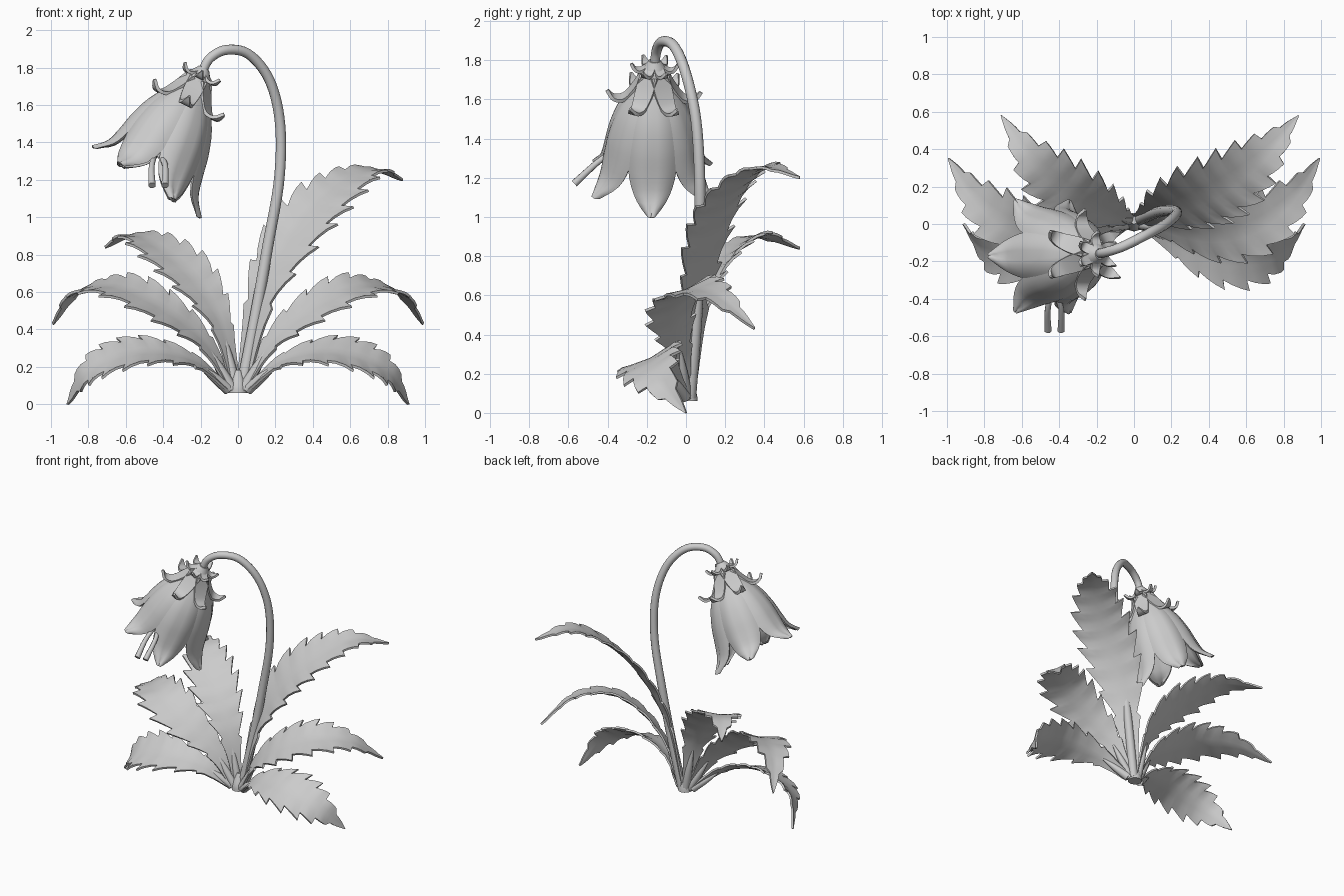
import bpy
import math
from mathutils import Vector, Matrix

if "Cube" in bpy.data.objects:
    bpy.data.objects.remove(bpy.data.objects["Cube"], do_unlink=True)

clay = bpy.data.materials.new("pale_grey")
clay.use_nodes = True
clay.diffuse_color = (0.6, 0.6, 0.6, 1)
clay.node_tree.nodes["Principled BSDF"].inputs["Base Color"].default_value = (0.6, 0.6, 0.6, 1)


def spline(points, f):
    """Smooth curve through points (vectors or numbers), f from 0 to 1."""
    last = len(points) - 1
    i = min(int(f * last), last - 1)
    t = f * last - i
    b, c = points[i], points[i + 1]
    a = points[i - 1] if i > 0 else b * 2 - c
    d = points[i + 2] if i + 2 <= last else c * 2 - b
    return (b * 2 + (c - a) * t + (a * 2 - b * 5 + c * 4 - d) * t ** 2
            + (b * 3 - a - c * 3 + d) * t ** 3) * 0.5


def make_object(name, verts, faces, thickness=0, angle=50):
    mesh = bpy.data.meshes.new(name)
    mesh.from_pydata(verts, [], faces)
    mesh.materials.append(clay)
    obj = bpy.data.objects.new(name, mesh)
    bpy.context.collection.objects.link(obj)
    bpy.ops.object.select_all(action="DESELECT")
    obj.select_set(True)
    bpy.context.view_layer.objects.active = obj
    if thickness:
        solid = obj.modifiers.new("thickness", "SOLIDIFY")
        solid.thickness = thickness
        solid.offset = 0
        bpy.ops.object.modifier_apply(modifier=solid.name)
    bpy.ops.object.shade_smooth_by_angle(angle=math.radians(angle))
    return obj


def grid_faces(rows, cols, wrap=False):
    faces = []
    for i in range(rows - 1):
        for j in range(cols if wrap else cols - 1):
            k = (j + 1) % cols
            faces.append((i * cols + j, i * cols + k, (i + 1) * cols + k, (i + 1) * cols + j))
    return faces


def tangent_at(points, f):
    return (spline(points, min(f + 0.01, 1)) - spline(points, max(f - 0.01, 0))).normalized()


def tube(name, points, radii, rows=36, sides=12):
    points = [Vector(p) for p in points]
    verts = []
    side = Vector((0, 1, 0.1))
    for i in range(rows):
        f = i / (rows - 1)
        tan = tangent_at(points, f)
        side = (side - tan * side.dot(tan)).normalized()
        up = tan.cross(side)
        for j in range(sides):
            a = math.tau * j / sides
            verts.append(spline(points, f) + (side * math.cos(a) + up * math.sin(a)) * spline(radii, f))
    faces = grid_faces(rows, sides, True)
    faces += [tuple(reversed(range(sides))), tuple(range((rows - 1) * sides, rows * sides))]
    return make_object(name, verts, faces)


def blade(name, points, hints, widths, teeth=0, fold=0.0, thickness=0.014, rows=16):
    """Leaf-like strip along a path; hints give its sideways direction at root and tip."""
    points = [Vector(p) for p in points]
    root, tip = (Vector(h) for h in hints)
    step = 4
    rows = teeth * step + 1 if teeth else rows
    half = 4
    verts = []
    for i in range(rows):
        f = i / (rows - 1)
        tan = tangent_at(points, f)
        hint = root.lerp(tip, f)
        side = (hint - tan * hint.dot(tan)).normalized()
        normal = side.cross(tan)
        if normal.z < 0:
            normal.negate()
        w = max(spline(widths, f), 0.003)
        phase = (i % step) / (step - 1)
        for j in range(-half, half + 1):
            u = j / half
            reach, push, lift = 1, 0, fold * abs(u) * w
            if teeth and 0.15 < f < 0.99:
                reach = 1 + (0.36 * phase - 0.24) * abs(u) ** 3
                push = 0.3 * w * u * u * (0.3 + phase) * min(1, 3 - 3 * f)
                lift += 0.06 * w * math.sin(phase * math.pi) * abs(u)
            verts.append(spline(points, f) + side * (u * w * reach) + tan * push + normal * lift)
    return make_object(name, verts, grid_faces(rows, 2 * half + 1), thickness)


def flip(points):
    return [(-x, y, z) for x, y, z in points]


# Serrated leaves
LEAF = [0.03, 0.055, 0.12, 0.165, 0.165, 0.13, 0.065, 0.0]
TALL = [0.035, 0.08, 0.165, 0.2, 0.185, 0.14, 0.07, 0.0]
low = [(0.05, -0.005, 0.08), (0.22, -0.10, 0.22), (0.43, -0.17, 0.275),
       (0.64, -0.18, 0.25), (0.81, -0.13, 0.165), (0.91, 0.0, 0.0)]
middle = [(0.03, 0.0, 0.08), (0.18, -0.03, 0.33), (0.40, -0.06, 0.51),
          (0.64, -0.01, 0.62), (0.85, 0.15, 0.60), (0.99, 0.35, 0.43)]
tall_left = [(0.02, 0.02, 0.08), (0.13, 0.06, 0.58), (0.31, 0.13, 0.92),
             (0.51, 0.23, 1.13), (0.71, 0.39, 1.25), (0.88, 0.58, 1.20)]
tall_right = [(-0.01, 0.02, 0.08), (-0.09, 0.04, 0.42), (-0.22, 0.10, 0.65),
              (-0.39, 0.21, 0.81), (-0.56, 0.37, 0.90), (-0.71, 0.58, 0.84)]
low_hints = [(0.1, -0.9, -0.35), (-0.35, -0.8, -0.5)]
middle_hints = [(0.3, -0.7, -0.45), (0.4, -0.6, -0.1)]
tall_hints = [(0.5, -0.5, -0.40), (0.5, -0.5, 0.0)]
leaves = (
    ("low_left", low, low_hints, LEAF, 9),
    ("low_right", flip(low), flip(low_hints), LEAF, 9),
    ("middle_left", middle, middle_hints, LEAF, 10),
    ("middle_right", flip(middle), flip(middle_hints), LEAF, 10),
    ("tall_left", tall_left, tall_hints, TALL, 11),
    ("tall_right", tall_right, flip(tall_hints), LEAF, 10),
)
for label, path, hints, widths, teeth in leaves:
    blade(label + "_leaf", path, hints, widths, teeth, 0.06)
    a, b = Vector(path[0]), Vector(path[1])
    tube(label + "_stalk", [a, a.lerp(b, 0.5), b], [0.032, 0.024, 0.004], 12, 8)
tube("crown", [(0, 0.01, 0.06), (0, 0.01, 0.1), (0, 0.02, 0.18)], [0.05, 0.045, 0.02], 8)

# Arching stem
tube("stem", [(0.02, 0.02, 0.08), (0.09, 0.05, 0.45), (0.16, 0.07, 0.85), (0.22, 0.07, 1.2),
              (0.225, 0.05, 1.5), (0.17, 0.0, 1.73), (0.06, -0.06, 1.87), (-0.06, -0.12, 1.895),
              (-0.15, -0.15, 1.85), (-0.195, -0.16, 1.77)],
     [0.032, 0.03, 0.028, 0.027, 0.027, 0.026, 0.025], 60)

# Nodding flower: local z runs down the bell axis
top = Vector((-0.19, -0.16, 1.78))
axis = Vector((-0.45, -0.02, -0.89)).normalized()
e1 = (Vector((1, 0, 0)) - axis * axis.x).normalized()
e2 = axis.cross(e1)
frame = Matrix((e1, e2, axis)).transposed()


def bell(r, angle, s):
    return top + frame @ Vector((r * math.cos(angle), r * math.sin(angle), s))


def radial(angle, profile):
    return [bell(r, angle, s) for r, s in profile]


def petal(name, angle):
    radii = [0.05, 0.11, 0.175, 0.215, 0.235, 0.26, 0.32]
    depths = [0.06, 0.15, 0.26, 0.38, 0.49, 0.59, 0.665]
    spread = [33, 33, 33, 32, 30, 20, 3]
    rows, cols = 19, 11
    verts = []
    for i in range(rows):
        f = i / (rows - 1)
        droop = 0.04 * f * f * math.cos(angle)
        for j in range(cols):
            u = 2 * j / (cols - 1) - 1
            r = spline(radii, f) + 0.03 * f * (1 - u * u) - 0.012 * f * math.exp(-30 * u * u)
            verts.append(bell(r, angle + u * math.radians(spline(spread, f)), spline(depths, f) + droop))
    make_object(name, verts, grid_faces(rows, cols), 0.014)


SEPAL = [0.05, 0.05, 0.04, 0.027, 0.004]
CURL = [0.026, 0.026, 0.018, 0.004]
for k in range(6):
    a = math.tau * k / 6
    petal("petal_%d" % k, a)
    b = a + math.tau / 12
    across = frame @ Vector((-math.sin(b), math.cos(b), 0))
    blade("sepal_%d" % k, radial(b, [(0.055, 0.05), (0.10, 0.13), (0.15, 0.19), (0.205, 0.195), (0.24, 0.155)]),
          (across, across), SEPAL, 0, 0, 0.018)
    blade("cap_curl_%d" % k, radial(b, [(0.03, 0.01), (0.07, 0.035), (0.10, 0.03), (0.12, 0.0)]),
          (across, across), CURL, 0, 0, 0.016, 9)

# Calyx cone, pistil and stamens
tube("calyx", [bell(0, 0, s) for s in (-0.02, 0.03, 0.1, 0.17)], [0.03, 0.062, 0.085, 0.125], 14, 16)
tube("pistil", [bell(0, 0, s) for s in (0.12, 0.3, 0.5)], [0.02, 0.02, 0.028], 10)
for k, x in enumerate((-0.46, -0.39)):
    tube("stamen_%d" % k, [bell(0, 0, 0.2), (-0.42, -0.32, 1.38), (x, -0.45, 1.28), (x, -0.57, 1.17)],
         [0.012, 0.014, 0.016, 0.02], 16, 8)
